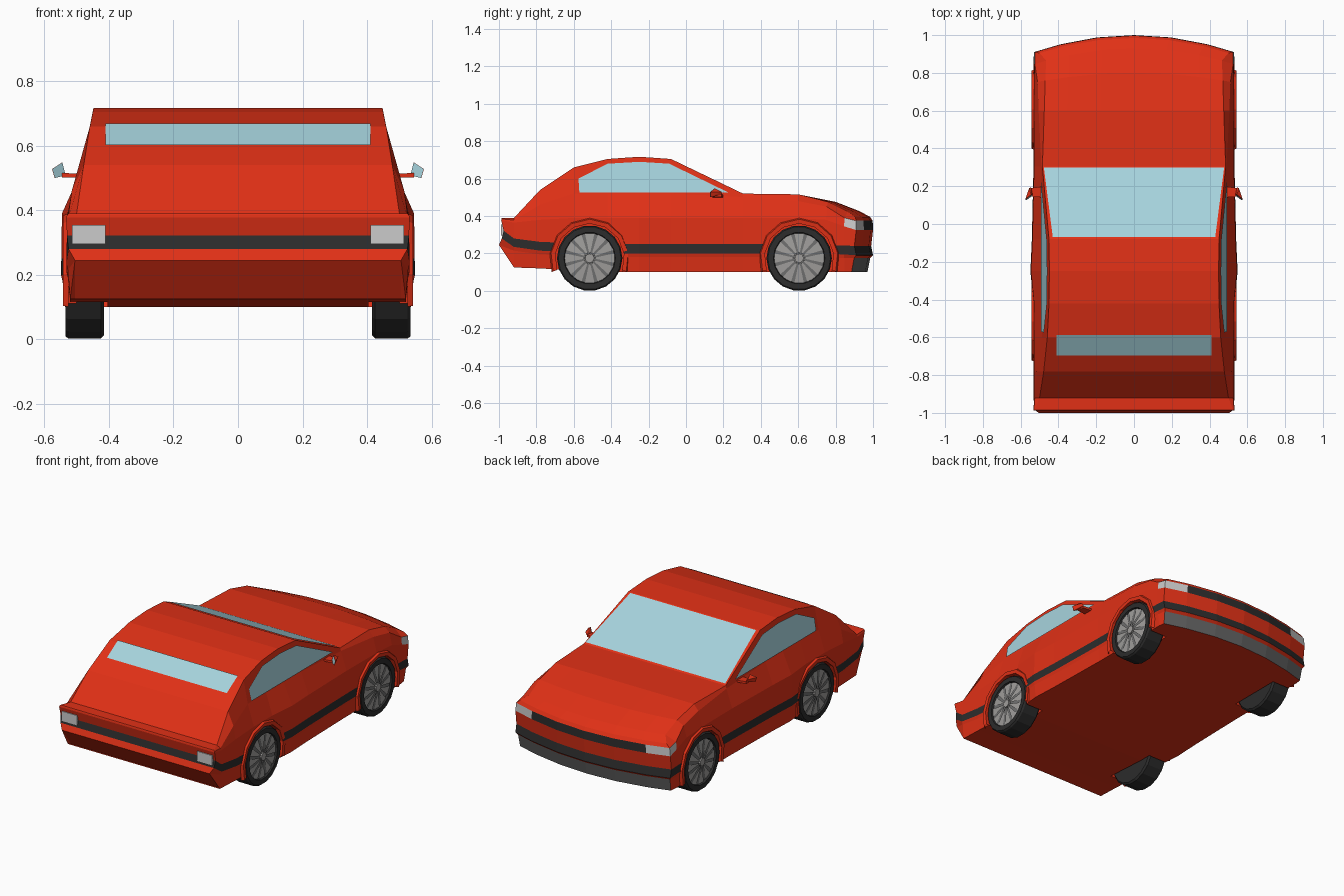
import bpy, bmesh, math
from mathutils import Matrix, Vector

if "Cube" in bpy.data.objects:
    bpy.data.objects.remove(bpy.data.objects["Cube"])


def material(name, rgb):
    m = bpy.data.materials.new(name)
    m.diffuse_color = (*rgb, 1)
    m.use_nodes = True
    m.node_tree.nodes["Principled BSDF"].inputs["Base Color"].default_value = m.diffuse_color
    return m


RED = material("red_paint", (0.75, 0.03, 0.008))
DARK = material("dark_trim", (0.025, 0.025, 0.025))
GLASS = material("glass", (0.38, 0.65, 0.72))
LAMP = material("lamp", (0.55, 0.55, 0.55))
VENT = material("vent", (0.12, 0.12, 0.12))
RIM = material("rim", (0.35, 0.34, 0.33))
GAP = material("rim_gap", (0.16, 0.16, 0.16))


def finish(name, bm, *mats):
    bmesh.ops.remove_doubles(bm, verts=bm.verts, dist=1e-5)
    me = bpy.data.meshes.new(name)
    bm.to_mesh(me)
    bm.free()
    for m in mats:
        me.materials.append(m)
    ob = bpy.data.objects.new(name, me)
    bpy.context.collection.objects.link(ob)
    return ob


def poly(name, pts, mat):
    bm = bmesh.new()
    bm.faces.new([bm.verts.new(p) for p in pts])
    return finish(name, bm, mat)


def hull(name, pts, mat):
    bm = bmesh.new()
    for p in pts:
        bm.verts.new(p)
    bmesh.ops.convex_hull(bm, input=bm.verts)
    return finish(name, bm, mat)


# Body cross-sections: y, z of sill, band bottom, band top, shoulder, belt, roof; x of belt, roof
STATIONS = [
    (-0.92, .125, .235, .280, .365, .378, .390, .525, .500),
    (-0.78, .120, .215, .262, .380, .460, .540, .515, .478),
    (-0.60, .110, .205, .255, .390, .520, .660, .487, .459),
    (-0.42, .100, .200, .250, .390, .520, .705, .487, .450),
    (-0.25, .100, .200, .250, .390, .520, .717, .487, .448),
    (-0.08, .100, .200, .250, .390, .520, .705, .487, .450),
    (0.305, .100, .200, .250, .390, .502, .520, .490, .485),
    (0.60, .100, .200, .250, .388, .480, .516, .505, .475),
    (0.80, .100, .198, .245, .380, .450, .476, .510, .470),
    (0.93, .100, .195, .243, .345, .390, .425, .525, .465),
]
sections = []
for y, zb, z2, z3, z4, z5, z6, x5, x6 in STATIONS:
    w = 0.022 * max(0, 1 - abs(y + 0.2) / 0.2)
    sections.append([(.520 + w, y, zb), (.527 + w, y, z2 - .02), (.532 + w, y, z2),
                     (.531 + w, y, z3), (.529 + w, y, z4), (x5, y, z5), (x6, y, z6)])
# Rear and nose profiles
rear = [(.505, -.91, .125), (.505, -1.0, .245), (.525, -.985, .28), (.53, -.975, .322),
        (.532, -.988, .378), (.53, -.987, .385), (.525, -.985, .39)]
nose = [(.515, .97, .10), (.52, .985, .175), (.53, 1.0, .19), (.53, .99, .24),
        (.53, 1.0, .325), (.525, .998, .375), (.50, .985, .395)]
sections = [rear] + sections + [nose]
ACROSS = [-1, -.74, -.37, 0, .37, .74, 1]


def body_point(s, l, f):
    x, y, z = sections[s][l]
    x *= f
    return (x, y - 0.32 * x * x * min(1, max(0, (y - 0.6) / 0.35)), z)


bm = bmesh.new()


def cell(pts, mat=0):
    bm.faces.new([bm.verts.new(p) for p in pts]).material_index = mat


last = len(sections) - 1
for s in range(last):
    for l in range(6):
        for f in (-1, 1):
            mat = 1 if l == 2 else 2 if (l == 4 and s == last - 1) else 0
            cell([body_point(s, l, f), body_point(s + 1, l, f),
                  body_point(s + 1, l + 1, f), body_point(s, l + 1, f)], mat)
    for a, b in zip(ACROSS, ACROSS[1:]):
        for l in (0, 6):
            cell([body_point(s, l, a), body_point(s + 1, l, a),
                  body_point(s + 1, l, b), body_point(s, l, b)])
for s in (0, last):
    for l in range(6):
        for i, (a, b) in enumerate(zip(ACROSS, ACROSS[1:])):
            mat = 1 if l == 2 else 0
            if s == last and l == 4:
                mat = 2 if i in (0, 5) else 1
            if s == last and l == 0:
                mat = 3
            cell([body_point(s, l, a), body_point(s, l, b),
                  body_point(s, l + 1, b), body_point(s, l + 1, a)], mat)
bmesh.ops.remove_doubles(bm, verts=bm.verts, dist=1e-5)
bmesh.ops.recalc_face_normals(bm, faces=bm.faces)
body = finish("body", bm, RED, DARK, LAMP, VENT)

TURN = Matrix.Rotation(math.pi / 2, 4, 'Y')


def arch(name, side, y):
    # wheel arch lip
    bm = bmesh.new()
    rows = []
    for k in range(9):
        a = math.radians(-20 + 220 * k / 8)
        c, d = math.cos(a), math.sin(a)
        rows.append([bm.verts.new((side * x, y + r * c, .175 + r * d))
                     for x, r in ((.50, .185), (.540, .185), (.542, .208), (.525, .216))])
    for p, q in zip(rows, rows[1:]):
        for j in range(3):
            bm.faces.new((p[j], p[j + 1], q[j + 1], q[j]))
    bmesh.ops.recalc_face_normals(bm, faces=bm.faces)
    finish(name, bm, RED)


def wheel(name, side, y):
    # tyre and rim dish spun round the axle
    n = 18
    prof = [(.415, .0), (.415, .165), (.425, .175), (.525, .175), (.535, .168),
            (.535, .138), (.522, .134), (.526, .0)]
    bm = bmesh.new()
    for k in range(n):
        a, b = 2 * math.pi * k / n, 2 * math.pi * (k + 1) / n
        for i, ((x0, r0), (x1, r1)) in enumerate(zip(prof, prof[1:])):
            pts = []
            for x, r, t in ((x0, r0, a), (x1, r1, a), (x1, r1, b), (x0, r0, b)):
                p = (side * x, y + r * math.cos(t), .175 + r * math.sin(t))
                if p not in pts and not (r == 0 and t == b):
                    pts.append(p)
            fc = bm.faces.new([bm.verts.new(p) for p in pts])
            fc.material_index = 1 if i == 6 else 0
    bmesh.ops.remove_doubles(bm, verts=bm.verts, dist=1e-5)
    bmesh.ops.recalc_face_normals(bm, faces=bm.faces)
    finish(name + "_tyre", bm, DARK, GAP)
    # tapered spokes and hub
    bm = bmesh.new()
    for k in range(12):
        t = 2 * math.pi * k / 12
        pts = []
        for r, d, x in ((.02, .06, .534), (.134, .19, .526), (.134, -.19, .526), (.02, -.06, .534)):
            pts.append(bm.verts.new((side * x, y + r * math.cos(t + d), .175 + r * math.sin(t + d))))
        bm.faces.new(pts if side > 0 else pts[::-1]).normal_flip()
    bmesh.ops.create_cone(bm, cap_ends=True, segments=10, radius1=.024, radius2=.024, depth=.02,
                          matrix=Matrix.Translation((side * .528, y, .175)) @ TURN)
    bmesh.ops.recalc_face_normals(bm, faces=bm.faces)
    finish(name + "_spokes", bm, RIM)


for side, sn in ((1, "right"), (-1, "left")):
    for y, yn in ((-.515, "rear"), (.605, "nose")):
        # wheel well cut from the body
        bm = bmesh.new()
        bmesh.ops.create_cone(bm, cap_ends=True, segments=18, radius1=.187, radius2=.187, depth=.3,
                              matrix=Matrix.Translation((side * .555, y, .175)) @ TURN)
        cutter = finish("wheel_well_cutter", bm)
        mod = body.modifiers.new("well", 'BOOLEAN')
        mod.operation, mod.solver, mod.object = 'DIFFERENCE', 'EXACT', cutter
        bpy.context.view_layer.objects.active = body
        bpy.ops.object.modifier_apply(modifier=mod.name)
        bpy.data.objects.remove(cutter)
        arch(f"{yn}_arch_{sn}", side, y)
        wheel(f"{yn}_wheel_{sn}", side, y)

    # side window lying on the sloped cabin wall
    outline = [(-.57, .527), (.225, .527), (-.09, .68), (-.25, .69), (-.42, .68), (-.575, .60)]
    pts = [(side * (.493 - .2 * (z - .52)), y, z) for y, z in outline]
    poly(f"side_window_{sn}", pts if side > 0 else pts[::-1], GLASS)

    # wing mirror: arm, shell and glass
    hull(f"mirror_arm_{sn}", [(side * x, y, z) for x, y0, y1, z0, z1 in
         ((.475, .14, .20, .50, .512), (.545, .145, .19, .502, .516)) for y in (y0, y1) for z in (z0, z1)], RED)
    face = [(side * .535, .155, .508), (side * .568, .13, .50), (side * .576, .13, .528), (side * .545, .155, .548)]
    hull(f"mirror_shell_{sn}", face + [(side * .545, .195, .515), (side * .555, .19, .53)], RED)
    g = [Vector(p) + Vector((-side * .001, -.002, 0)) for p in face]
    poly(f"mirror_glass_{sn}", g if side > 0 else g[::-1], GLASS)

    # tail lamp
    hull(f"tail_lamp_{sn}", [(side * x, y, z) for x in (.41, .515) for y, z in
         ((-.988, .295), (-.988, .355), (-.96, .295), (-.96, .355))], LAMP)

# Windscreen and rear window
poly("windscreen", [(-.43, -.07, .705), (-.477, .298, .528), (.477, .298, .528), (.43, -.07, .705)], GLASS)
poly("rear_window", [(-.41, -.695, .602), (-.41, -.588, .669), (.41, -.588, .669), (.41, -.695, .602)][::-1], GLASS)
